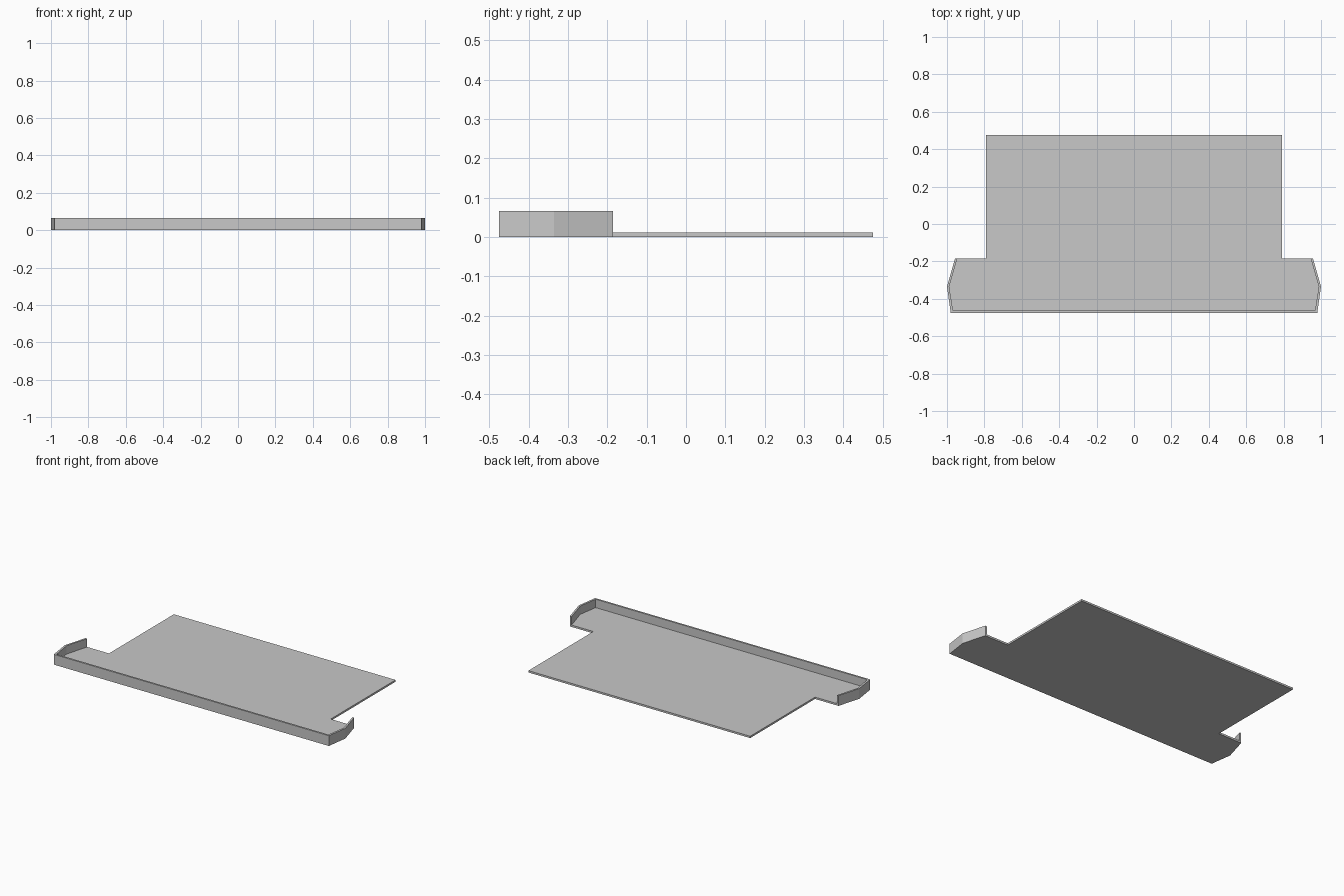
import bpy
import bmesh

cube = bpy.data.objects.get("Cube")
if cube:
    bpy.data.objects.remove(cube, do_unlink=True)

# Single plain grey
grey = bpy.data.materials.new("plain_grey")
grey.use_nodes = True
colour = (0.58, 0.58, 0.58, 1)
grey.diffuse_color = colour
grey.node_tree.nodes["Principled BSDF"].inputs["Base Color"].default_value = colour

FLOOR_TOP, WALL_TOP = 0.012, 0.066
BACK, STEP, TRAY_HALF_WIDTH = 0.475, -0.185, 0.79

# Right half of the rim, front corner to open end
outer = [(0.98, -0.475), (1.0, -0.335), (0.957, STEP)]
inner = [(0.968, -0.463), (0.988, -0.335), (0.945, STEP)]


def mirrored(path):
    """Mirror a half path across x = 0 into one run from -x to +x."""
    return [(-x, y) for x, y in reversed(path)] + path


def prism(name, outline, height):
    """Extrude a flat outline upward from the ground."""
    bm = bmesh.new()
    face = bm.faces.new([bm.verts.new((x, y, 0)) for x, y in outline])
    result = bmesh.ops.extrude_face_region(bm, geom=[face])
    top = [v for v in result["geom"] if isinstance(v, bmesh.types.BMVert)]
    bmesh.ops.translate(bm, verts=top, vec=(0, 0, height))
    bmesh.ops.recalc_face_normals(bm, faces=bm.faces)
    mesh = bpy.data.meshes.new(name)
    bm.to_mesh(mesh)
    bm.free()
    mesh.materials.append(grey)
    obj = bpy.data.objects.new(name, mesh)
    bpy.context.collection.objects.link(obj)
    return obj


# Thin T-shaped floor fitted inside the rim
prism("floor_plate",
      mirrored(inner + [(TRAY_HALF_WIDTH, STEP), (TRAY_HALF_WIDTH, BACK)]),
      FLOOR_TOP)

# Raised lip around the front and the angled ends
prism("front_rim", mirrored(outer) + mirrored(inner)[::-1], WALL_TOP)
